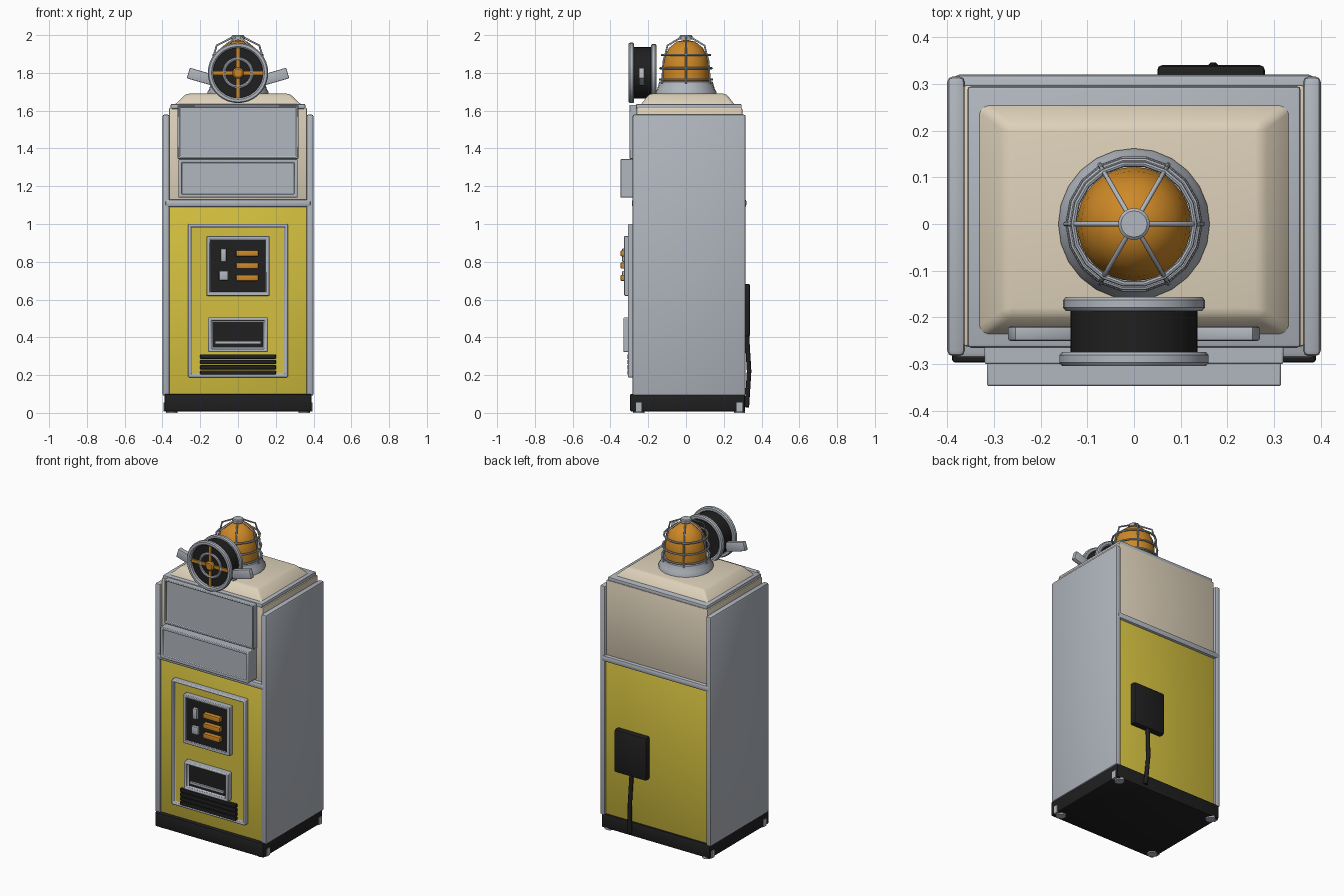
import bpy, bmesh, math
from mathutils import Matrix, Vector

old = bpy.data.objects.get("Cube")
if old:
    bpy.data.objects.remove(old, do_unlink=True)


def material(name, r, g, b):
    m = bpy.data.materials.new(name)
    m.use_nodes = True
    m.diffuse_color = (r, g, b, 1)
    m.node_tree.nodes["Principled BSDF"].inputs["Base Color"].default_value = (r, g, b, 1)
    return m


grey = material("steel grey", .44, .47, .52)
yellow = material("yellow paint", .66, .53, .05)
cream = material("cream paint", .73, .64, .49)
black = material("black", .014, .014, .015)
orange = material("orange", .62, .25, .02)


def finish(name, bm, *mats, bevel=0):
    """Bevel the sharp edges, then store the mesh as an object."""
    bmesh.ops.recalc_face_normals(bm, faces=bm.faces)
    if bevel:
        sharp = [e for e in bm.edges if e.calc_face_angle(0) > .5]
        bmesh.ops.bevel(bm, geom=sharp, offset=bevel, segments=2, profile=.5,
                        affect='EDGES', clamp_overlap=True)
    mesh = bpy.data.meshes.new(name)
    bm.to_mesh(mesh)
    bm.free()
    for m in mats:
        mesh.materials.append(m)
    ob = bpy.data.objects.new(name, mesh)
    bpy.context.collection.objects.link(ob)
    return ob


def cube(x, y, z):
    """Cube mesh filling three (low, high) ranges."""
    bm = bmesh.new()
    bmesh.ops.create_cube(bm, size=1)
    for v in bm.verts:
        v.co = [r[0] if c < 0 else r[1] for c, r in zip(v.co, (x, y, z))]
    return bm


def box(name, mat, x, y, z, bevel=0):
    return finish(name, cube(x, y, z), mat, bevel=bevel)


def framed(name, mat, inner, x, y, z, rim, depth, bevel=.006):
    """Box whose front face is inset and pushed back inside a rim."""
    bm = cube(x, y, z)
    bm.normal_update()
    front = min(bm.faces, key=lambda f: f.calc_center_median().y)
    bmesh.ops.inset_region(bm, faces=[front], thickness=rim)
    back = bmesh.ops.extrude_discrete_faces(bm, faces=[front])["faces"][0]
    for v in back.verts:
        v.co.y += depth
    back.material_index = 1
    ob = finish(name, bm, mat, inner)
    # soften only the outer and rim corners
    mod = ob.modifiers.new("soft edges", 'BEVEL')
    mod.width, mod.segments, mod.material = bevel, 2, 0
    return ob


def lathe(name, mat, profile, steps=32, closed=False, matrix=None):
    """Turn an (r, z) profile around z."""
    bm = bmesh.new()
    vs = [bm.verts.new((r, 0, z)) for r, z in profile]
    pairs = list(zip(vs, vs[1:])) + ([(vs[-1], vs[0])] if closed else [])
    es = [bm.edges.new(p) for p in pairs]
    bmesh.ops.spin(bm, geom=vs + es, cent=(0, 0, 0), axis=(0, 0, 1),
                   angle=math.tau, steps=steps, use_duplicate=False)
    bmesh.ops.remove_doubles(bm, verts=bm.verts, dist=.0005)
    if matrix:
        bm.transform(matrix)
    return finish(name, bm, mat)


def ring(name, mat, radius, thick, z, matrix=None, steps=32):
    section = [(radius + thick * math.cos(a * math.tau / 8),
                z + thick * math.sin(a * math.tau / 8)) for a in range(8)]
    return lathe(name, mat, section, steps, True, matrix)


def tube(name, mat, points, radius):
    cu = bpy.data.curves.new(name, 'CURVE')
    cu.dimensions = '3D'
    cu.bevel_depth, cu.bevel_resolution, cu.use_fill_caps = radius, 2, True
    sp = cu.splines.new('POLY')
    sp.points.add(len(points) - 1)
    for p, co in zip(sp.points, points):
        p.co = (*co, 1)
    cu.materials.append(mat)
    ob = bpy.data.objects.new(name, cu)
    bpy.context.collection.objects.link(ob)


def wide(w):
    return (-w, w)


# Cabinet
box("base", black, wide(.39), (-.297, .313), (.008, .1), .008)
box("lower_body", yellow, wide(.37), (-.272, .303), (.09, 1.1), .006)
box("upper_body", cream, wide(.365), (-.262, .298), (1.1, 1.615), .006)
box("waist_trim", grey, wide(.386), (-.287, .32), (1.09, 1.13), .012)
for side, s in (("right", -1), ("left", 1)):
    box(side + "_side_panel", grey, sorted((s * .362, s * .4)), (-.283, .316), (.09, 1.58), .012)
    for end, y in (("front", -.25), ("back", .283)):
        box(f"{side}_{end}_foot_plate", grey, sorted((s * .37, s * .394)),
            (y - .015, y + .015), (.008, .055))
        lathe(f"{side}_{end}_foot", grey, [(0, 0), (.03, 0), (.03, .02), (0, .02)], 16,
              matrix=Matrix.Translation((s * .35, y, 0)))

# Sloping lid with its rim
box("lid_rim", grey, wide(.357), (-.265, .295), (1.608, 1.636), .008)
bm = cube(wide(.342), (-.245, .263), (1.625, 1.69))
for v in bm.verts:
    if v.co.z > 1.66:
        v.co.x *= .8
        v.co.y = .009 + (v.co.y - .009) * .8
finish("lid", bm, cream, bevel=.015)

# Sign panels
framed("upper_sign", grey, grey, wide(.32), (-.3, -.25), (1.345, 1.63), .014, .012, .004)
framed("lower_sign", grey, grey, wide(.315), (-.347, -.25), (1.14, 1.343), .024, .012, .004)

# Front door
framed("door", grey, yellow, wide(.264), (-.308, -.265), (.188, 1.0), .022, .016)

# Control panel
framed("control_panel", grey, black, wide(.166), (-.327, -.285), (.62, .937), .024, .008)
for i in range(3):
    z = .715 + i * .065
    box(f"orange_button_{i + 1}", orange, (-.01, .108), (-.346, -.315), (z - .016, z + .016), .004)
box("tall_switch", grey, (-.092, -.062), (-.338, -.315), (.8, .87), .004)
box("square_switch", grey, (-.1, -.052), (-.338, -.315), (.702, .752), .004)

# Ticket slot
framed("slot_frame", grey, black, wide(.158), (-.332, -.285), (.322, .505), .024, .02)
box("slot_lip", grey, wide(.122), (-.325, -.305), (.365, .38))

# Vent slats
for i in range(4):
    z = .202 + i * .028
    box(f"vent_slat_{i + 1}", black, wide(.2), (-.311, -.285), (z, z + .023), .004)

# Rear power box and cable
box("power_box", black, (.05, .28), (.295, .34), (.405, .683), .01)
tube("power_cable", black, [(.165, .322, .42), (.17, .334, .22), (.18, .322, .03)], .013)

# Warning lamp
lathe("lamp_base", grey, [(0, 1.66), (.162, 1.66), (.162, 1.7), (.152, 1.715),
                          (.142, 1.752), (.128, 1.758), (0, 1.758)], 24)
lathe("lamp_dome", orange, [(.122, 1.75), (.122, 1.83), (.113, 1.885), (.09, 1.932),
                            (.05, 1.965), (0, 1.976)], 32)
lathe("cage_cap", grey, [(0, 1.978), (.034, 1.978), (.034, 1.995), (.028, 2), (0, 2)], 20)
for i, (r, z) in enumerate(((.141, 1.765), (.138, 1.825), (.13, 1.895))):
    ring(f"cage_ring_{i + 1}", grey, r, .006, z, steps=18)
for i in range(6):
    c, s = math.cos(i * math.pi / 3), math.sin(i * math.pi / 3)
    path = [(.147, 1.745), (.138, 1.86), (.113, 1.945), (.03, 1.988)]
    tube(f"cage_wire_{i + 1}", grey, [(r * c, r * s, z) for r, z in path], .005)

# Siren drum facing forward; local z points to the front
face = Matrix.Translation((0, 0, 1.8)) @ Matrix.Rotation(math.pi / 2, 4, 'X')
lathe("siren_drum", black, [(0, .168), (.136, .168), (.136, .28), (0, .28)], 36, matrix=face)
for name, z, r in (("front", .289, .16), ("back", .171, .152)):
    rim = [(r - .028, z - .008), (r - .02, z - .015), (r - .006, z - .015), (r, z - .008),
           (r, z + .008), (r - .006, z + .015), (r - .02, z + .015), (r - .028, z + .008)]
    lathe(f"siren_{name}_rim", grey, rim, 36, True, face)
ring("siren_inner_ring", grey, .074, .009, .284, face)
box("siren_upright_bar", orange, wide(.01), (-.29, -.275), (1.665, 1.935))
box("siren_cross_bar", orange, wide(.135), (-.29, -.275), (1.79, 1.81))
lathe("siren_hub", orange, [(0, .27), (.03, .27), (.03, .294), (.022, .3), (0, .3)], 20,
      matrix=face)
for side, s in (("right", -1), ("left", 1)):
    ear = box(side + "_siren_ear", grey, wide(.07), wide(.015), wide(.029), .005)
    ear.location = (s * .196, -.235, 1.78)
    ear.rotation_euler.y = -s * .28

# Smooth curved surfaces, keep hard edges
bpy.ops.object.select_all(action='DESELECT')
for ob in bpy.context.collection.objects:
    if ob.type == 'MESH':
        ob.select_set(True)
        bpy.context.view_layer.objects.active = ob
bpy.ops.object.shade_smooth_by_angle(angle=math.radians(35))
